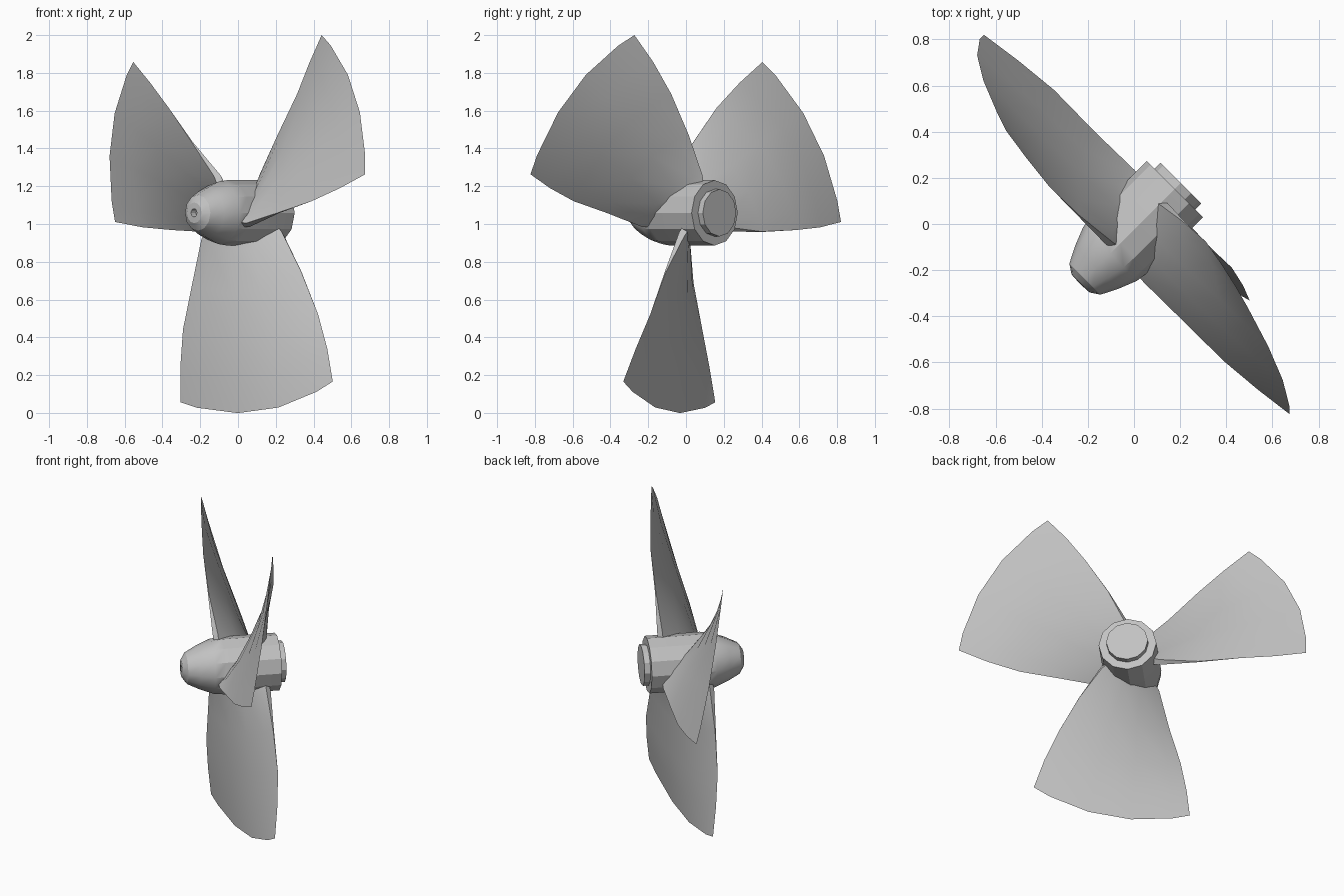
import bpy, bmesh
from math import sin, cos, pi, radians, hypot
from mathutils import Matrix

if "Cube" in bpy.data.objects:
    bpy.data.objects.remove(bpy.data.objects["Cube"])

metal = bpy.data.materials.new("grey metal")
metal.use_nodes = True
grey = (0.54, 0.54, 0.54, 1)
metal.diffuse_color = grey
metal.node_tree.nodes["Principled BSDF"].inputs["Base Color"].default_value = grey

# Shaft runs along local y, nose towards -y, then the whole thing is turned 45 degrees
PLACE = Matrix.Translation((0.013, -0.013, 1.059)) @ Matrix.Rotation(radians(-45), 4, "Z")


def polar(r, angle, t):
    return (r * sin(angle), t, -r * cos(angle))


def loft(name, rings, smooth_angle, capped=False, turn=0):
    """Skin closed rings of points into one object."""
    bm = bmesh.new()
    loops = [[bm.verts.new(p) for p in ring] for ring in rings]
    for a, b in zip(loops, loops[1:]):
        for i in range(len(a)):
            j = (i + 1) % len(a)
            bm.faces.new((a[i], a[j], b[j], b[i]))
    if capped:
        bm.faces.new(loops[0])
        bm.faces.new(loops[-1])
    bmesh.ops.remove_doubles(bm, verts=bm.verts, dist=0.0005)
    bmesh.ops.recalc_face_normals(bm, faces=bm.faces)
    mesh = bpy.data.meshes.new(name)
    bm.to_mesh(mesh)
    bm.free()
    mesh.materials.append(metal)
    obj = bpy.data.objects.new(name, mesh)
    bpy.context.collection.objects.link(obj)
    obj.matrix_world = PLACE @ Matrix.Rotation(turn, 4, "Y")
    bpy.ops.object.select_all(action="DESELECT")
    obj.select_set(True)
    bpy.context.view_layer.objects.active = obj
    bpy.ops.object.shade_smooth_by_angle(angle=radians(smooth_angle))


def lathe(name, profile, sides=12):
    """Spin (along, radius) points around the shaft."""
    rings = [[polar(r, 2 * pi * i / sides, t) for i in range(sides)] for t, r in profile]
    loft(name, rings, 28, capped=True)


# Hub with a tapered, rounded nose and a small bolt recess
lathe("hub", [(-0.315, 0.018), (-0.348, 0.022), (-0.346, 0.055), (-0.32, 0.095),
              (-0.25, 0.131), (-0.165, 0.165), (-0.1, 0.173), (0.233, 0.173)])
lathe("rear_plate", [(0.22, 0.125), (0.269, 0.125)])

# Blade rings: radius, trailing angle and offset, leading angle and offset, half thickness, edge half thickness
RINGS = [(0.13, -58, -0.13, 62, 0.15, 0.034, 0.02),
         (0.2, -49, -0.135, 56, 0.153, 0.034, 0.018),
         (0.43, -30, -0.144, 43.5, 0.16, 0.03, 0.003),
         (0.68, -24.8, -0.145, 37.7, 0.166, 0.021, 0),
         (0.88, -21.5, -0.128, 35, 0.146, 0.012, 0),
         (1.06, -18.9, -0.106, 32.6, 0.12, 0, 0)]
COLUMNS = [0, 0.11, 0.37, 0.63, 0.885, 1]


def section(r, a0, t0, a1, t1, half, edge):
    """Lens-shaped closed section, thickened square to the pitched chord."""
    sweep, rise = radians(a1 - a0), t1 - t0
    chord = hypot(r * sweep, rise)
    points = []
    for side, columns in ((-1, COLUMNS), (1, COLUMNS[::-1])):
        for s in columns:
            h = side * (edge + (half - edge) * 4 * s * (1 - s))
            angle = radians(a0) + s * sweep - h * rise / chord / r
            points.append(polar(r, angle, t0 + s * rise + h * r * sweep / chord))
    return points


for name, turn in (("lower_blade", 0), ("left_blade", -2 * pi / 3), ("right_blade", 2 * pi / 3)):
    loft(name, [section(*ring) for ring in RINGS], 40, turn=turn)
